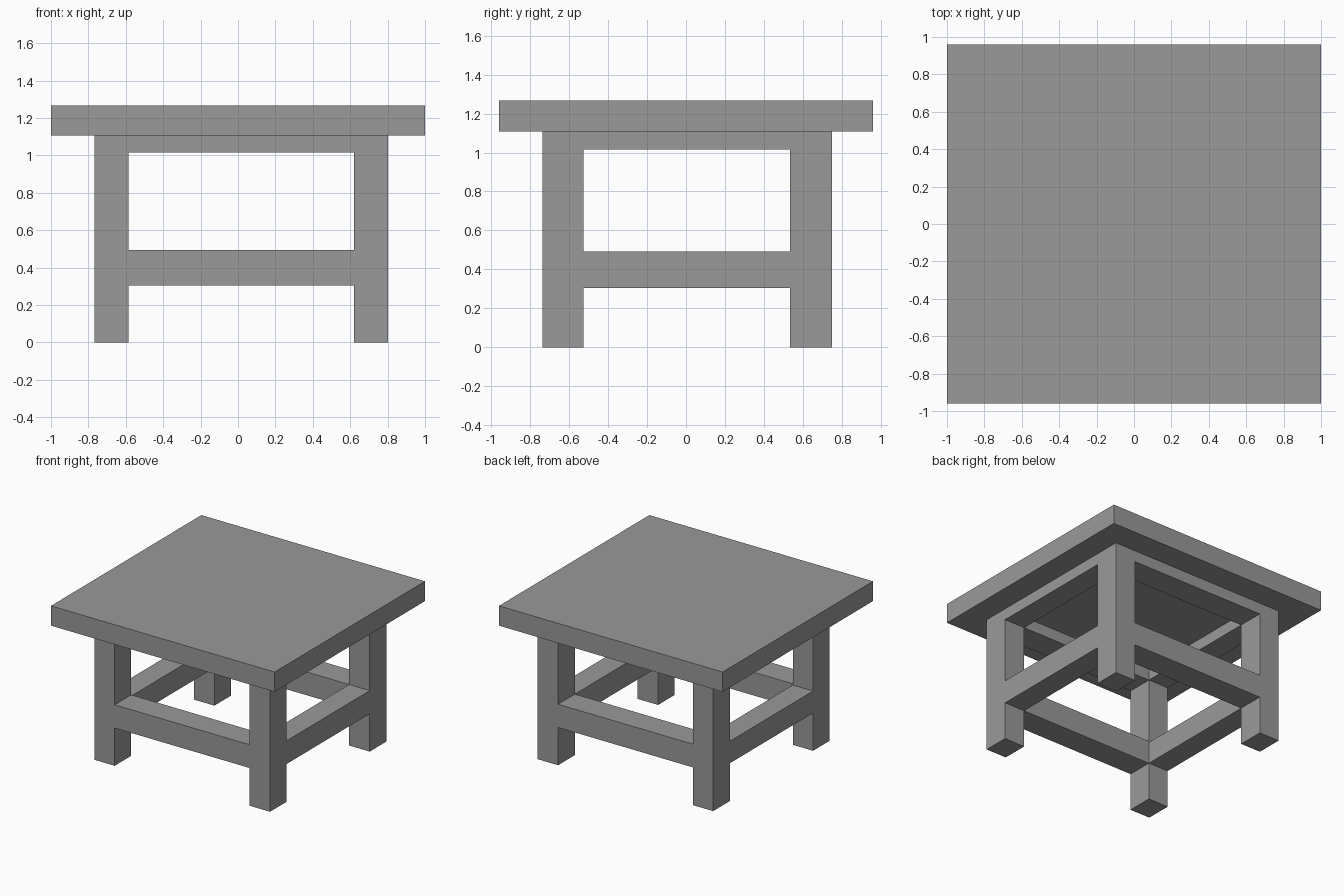
import bpy

cube = bpy.data.objects.get("Cube")
if cube:
    bpy.data.objects.remove(cube, do_unlink=True)

# One plain grey for the whole table
grey = bpy.data.materials.new("warm_grey")
grey.use_nodes = True
colour = (0.32, 0.32, 0.32, 1)
grey.diffuse_color = colour
grey.node_tree.nodes["Principled BSDF"].inputs["Base Color"].default_value = colour


def box(name, xs, ys, zs):
    """Add a box spanning the given (low, high) range on each axis."""
    spans = (xs, ys, zs)
    bpy.ops.mesh.primitive_cube_add(size=1, location=[(a + b) / 2 for a, b in spans])
    obj = bpy.context.object
    obj.name = name
    obj.scale = [b - a for a, b in spans]
    bpy.ops.object.transform_apply(location=False, rotation=False, scale=True)
    obj.data.materials.append(grey)
    return obj


TOP_Z, UNDER_Z = 1.267, 1.107
APRON_Z, RAIL_Z = 1.015, 0.305

# Leg spans on each axis
leg_x = {"right": (-0.767, -0.586), "left": (0.619, 0.803)}
leg_y = {"front": (-0.738, -0.527), "back": (0.535, 0.749)}
gap_x = (leg_x["right"][1], leg_x["left"][0])
gap_y = (leg_y["front"][1], leg_y["back"][0])

# Tabletop slab
box("tabletop", (-1, 1), (-0.96, 0.96), (UNDER_Z, TOP_Z))

# Four square legs
for end, ys in leg_y.items():
    for side, xs in leg_x.items():
        box(f"{end}_{side}_leg", xs, ys, (0, UNDER_Z))

# Aprons and lower stretchers, flush with the legs
for end, ys in leg_y.items():
    box(f"{end}_apron", gap_x, ys, (APRON_Z, UNDER_Z))
    box(f"{end}_stretcher", gap_x, ys, (RAIL_Z, 0.493))
for side, xs in leg_x.items():
    box(f"{side}_apron", xs, gap_y, (APRON_Z, UNDER_Z))
    rail_top = 0.483 if side == "right" else 0.493
    box(f"{side}_stretcher", xs, gap_y, (RAIL_Z, rail_top))
